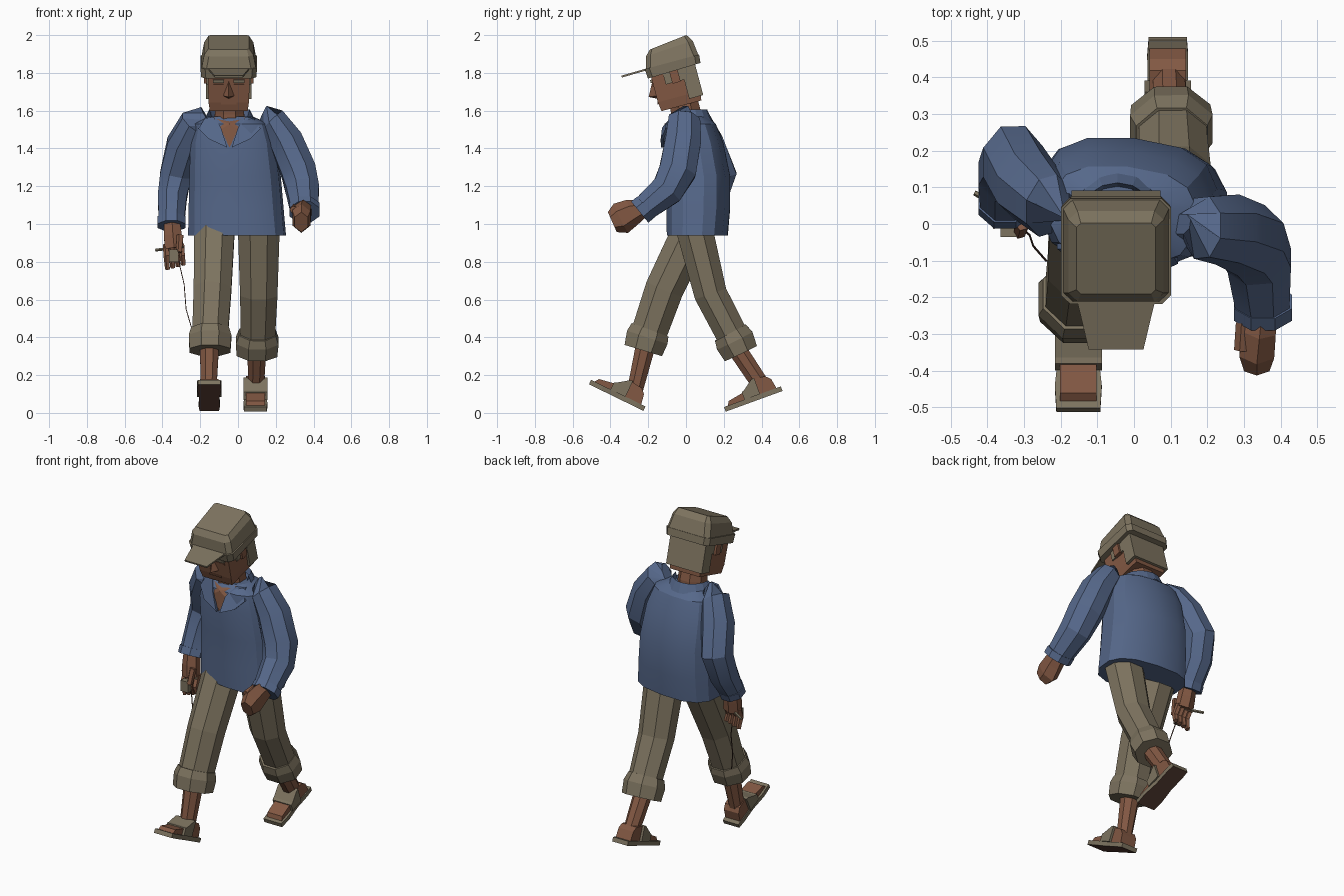
import bpy, bmesh, math
from mathutils import Vector, Matrix


def material(name, col):
    m = bpy.data.materials.new(name)
    m.diffuse_color = (*col, 1)
    return m


BLUE = material("blue_cloth", (0.092, 0.138, 0.255))
KHAKI = material("khaki_cloth", (0.205, 0.172, 0.115))
SKIN = material("brown_skin", (0.225, 0.098, 0.056))
DARK = material("dark_brown", (0.12, 0.06, 0.042))
I = Matrix.Identity(4)


def mesh(name, verts, faces, mat, M=I, smooth=0):
    bm = bmesh.new()
    vs = [bm.verts.new(M @ Vector(v)) for v in verts]
    for f in faces:
        bm.faces.new([vs[i] for i in f])
    bmesh.ops.recalc_face_normals(bm, faces=bm.faces)
    me = bpy.data.meshes.new(name)
    bm.to_mesh(me)
    bm.free()
    me.materials.append(mat)
    ob = bpy.data.objects.new(name, me)
    bpy.context.collection.objects.link(ob)
    if smooth:
        bpy.ops.object.select_all(action='DESELECT')
        ob.select_set(True)
        bpy.context.view_layer.objects.active = ob
        bpy.ops.object.shade_smooth_by_angle(angle=math.radians(smooth))
    return ob


def loft(name, rings, mat, M=I, smooth=0):
    """Skin a stack of equal rings and close both ends."""
    n, k = len(rings[0]), len(rings)
    faces = [(i * n + j, i * n + (j + 1) % n, (i + 1) * n + (j + 1) % n, (i + 1) * n + j)
             for i in range(k - 1) for j in range(n)]
    faces += [tuple(range(n)), tuple(range((k - 1) * n, k * n))]
    return mesh(name, [p for r in rings for p in r], faces, mat, M, smooth)


def tube(name, path, mat, n=8, smooth=0):
    """Path of (x, y, z, radius across, radius fore-aft)."""
    pts = [Vector(p[:3]) for p in path]
    rings = []
    for i, p in enumerate(path):
        t = (pts[min(i + 1, len(pts) - 1)] - pts[max(i - 1, 0)]).normalized()
        ref = Vector((1, 0, 0)) if abs(t.x) < 0.8 else Vector((0, 1, 0))
        a = (ref - t * ref.dot(t)).normalized()
        b = t.cross(a)
        rings.append([pts[i] + a * p[3] * math.cos(q) + b * p[4] * math.sin(q)
                      for q in [math.tau * (j + 0.5) / n for j in range(n)]])
    return loft(name, rings, mat, I, smooth)


def rect(x, y0, y1, z):
    return [(-x, y0, z), (x, y0, z), (x, y1, z), (-x, y1, z)]


def chamfer(x, y0, y1, z0, z1, c):
    """Rectangle ring with cut corners, z0 at the front edge and z1 at the back."""
    s = (z1 - z0) / (y1 - y0) * c
    return [(-x + c, y0, z0), (x - c, y0, z0), (x, y0 + c, z0 + s), (x, y1 - c, z1 - s),
            (x - c, y1, z1), (-x + c, y1, z1), (-x, y1 - c, z1 - s), (-x, y0 + c, z0 + s)]


def box(name, x0, x1, y0, y1, z0, z1, mat, M=I):
    r = lambda z: [(x0, y0, z), (x1, y0, z), (x1, y1, z), (x0, y1, z)]
    return loft(name, [r(z0), r(z1)], mat, M)


def prism(name, profile, x, mat, M):
    return loft(name, [[(s, y, z) for y, z in profile] for s in (-x, x)], mat, M)


# Shirt body, turned slightly at the waist
def body_ring(z, cx, cy, rx, ry):
    out = []
    for j in range(14):
        q = math.tau * (j + 0.5) / 14
        c, s = math.cos(q), math.sin(q)
        p = Vector((rx * math.copysign(abs(c) ** 0.75, c), ry * math.copysign(abs(s) ** 0.75, s), 0))
        out.append(Matrix.Rotation(math.radians(-6), 3, 'Z') @ p + Vector((cx, cy, z)))
    return out


shirt = loft("shirt_body", [body_ring(*r) for r in (
    (0.94, -0.005, 0.06, 0.26, 0.16), (1.08, -0.01, 0.065, 0.252, 0.168),
    (1.25, -0.015, 0.065, 0.242, 0.17), (1.43, -0.025, 0.04, 0.228, 0.158),
    (1.53, -0.03, 0.025, 0.2, 0.132), (1.57, -0.04, 0.02, 0.115, 0.09))], BLUE, smooth=22)
bpy.context.view_layer.update()


def on_shirt(x, z, lift):
    hit, p, _, _ = shirt.ray_cast(Vector((x, -2, z)), Vector((0, 1, 0)))
    return Vector((x, (p.y if hit else -0.05) - lift, z))


# Open neckline and folded collar
MID = -0.045
mesh("open_neckline", [on_shirt(MID + x, z, 0.008) for x, z in
     ((-0.09, 1.565), (-0.045, 1.5), (0, 1.405), (0.045, 1.5), (0.09, 1.565), (0, 1.53))],
     [(0, 1, 5), (1, 2, 5), (2, 3, 5), (3, 4, 5), (0, 5, 4)], SKIN)
for side, s in (("left", 1), ("right", -1)):
    flap = [(0.085, 1.567), (0.13, 1.56), (0.165, 1.505), (0.11, 1.45), (0.012, 1.405), (0.045, 1.51)]
    outer = [on_shirt(MID + s * x, z, 0.018) for x, z in flap]
    inner = [on_shirt(MID + s * x, z, 0.003) for x, z in flap]
    loft(side + "_collar_flap", [inner, outer], BLUE)
mesh("back_collar", [(MID + r * math.cos(q), 0.01 + r * 0.95 * math.sin(q), z)
     for r, z in ((0.135, 1.55), (0.108, 1.605), (0.095, 1.56))
     for q in [math.pi * j / 8 for j in range(9)]],
     [(k * 9 + j, k * 9 + j + 1, k * 9 + j + 10, k * 9 + j + 9) for k in range(2) for j in range(8)], BLUE)
tube("neck", [(MID, 0.005, 1.5, 0.088, 0.085), (MID, 0.0, 1.59, 0.084, 0.085),
              (MID, -0.02, 1.68, 0.076, 0.08)], SKIN)

# Sleeves and their cuffs
tube("left_sleeve", [(0.13, 0.0, 1.575, 0.03, 0.06), (0.185, -0.01, 1.55, 0.075, 0.09),
                     (0.255, -0.015, 1.44, 0.095, 0.102), (0.32, -0.045, 1.28, 0.1, 0.106),
                     (0.342, -0.1, 1.18, 0.094, 0.094), (0.352, -0.23, 1.075, 0.078, 0.072)],
     BLUE, smooth=22)
tube("left_sleeve_cuff", [(0.352, -0.212, 1.09, 0.086, 0.078), (0.352, -0.245, 1.063, 0.086, 0.078)], BLUE)
tube("right_sleeve", [(-0.17, 0.04, 1.57, 0.03, 0.06), (-0.235, 0.05, 1.535, 0.078, 0.092),
                      (-0.29, 0.105, 1.42, 0.094, 0.105), (-0.33, 0.17, 1.26, 0.09, 0.105),
                      (-0.348, 0.135, 1.14, 0.083, 0.09), (-0.352, 0.06, 1.01, 0.073, 0.07)],
     BLUE, smooth=22)
tube("right_sleeve_cuff", [(-0.352, 0.07, 1.03, 0.079, 0.076), (-0.352, 0.052, 0.99, 0.079, 0.076)], BLUE)

# Left hand, a loose fist
tube("left_hand", [(0.35, -0.22, 1.085, 0.045, 0.045), (0.342, -0.285, 1.062, 0.052, 0.072),
                   (0.335, -0.345, 1.03, 0.055, 0.086), (0.335, -0.39, 1.01, 0.04, 0.058)], SKIN, 6)
tube("left_thumb", [(0.30, -0.27, 1.085, 0.022, 0.022), (0.295, -0.345, 1.075, 0.022, 0.022)], SKIN, 5)
# Right hand with fingers holding a stick and a small reel of cord
tube("right_hand", [(-0.35, 0.055, 1.02, 0.048, 0.042), (-0.345, 0.04, 0.94, 0.054, 0.044),
                    (-0.338, 0.03, 0.87, 0.058, 0.04)], SKIN, 6)
for i in range(4):
    x = -0.382 + i * 0.028
    tube("right_finger_%d" % (i + 1), [(x, 0.035, 0.89, 0.016, 0.02), (x + 0.004, 0.005, 0.83, 0.016, 0.02),
                                       (x + 0.01, 0.02, 0.76 + i * 0.008, 0.014, 0.016)], SKIN, 5)
tube("right_thumb", [(-0.305, 0.0, 0.94, 0.02, 0.02), (-0.312, -0.025, 0.85, 0.017, 0.017)], SKIN, 5)
tube("held_stick", [(-0.435, 0.085, 0.862, 0.008, 0.008), (-0.29, 0.01, 0.88, 0.008, 0.008)], KHAKI, 5)
box("cord_reel", -0.365, -0.315, -0.035, 0.0, 0.8, 0.865, KHAKI)
tube("hanging_cord", [(-0.32, 0.0, 0.83, 0.003, 0.003), (-0.285, -0.03, 0.68, 0.003, 0.003),
                      (-0.275, -0.06, 0.55, 0.003, 0.003), (-0.24, -0.1, 0.43, 0.003, 0.003)], DARK, 4)

# Rolled trousers and shins
tube("trouser_seat", [(-0.01, 0.06, 1.04, 0.2, 0.11), (-0.01, 0.055, 0.945, 0.19, 0.09)], KHAKI, 10)
tube("right_trouser_leg", [(-0.125, 0.03, 0.955, 0.115, 0.115), (-0.135, -0.115, 0.655, 0.108, 0.11),
                           (-0.148, -0.2, 0.41, 0.102, 0.102)], KHAKI)
tube("right_trouser_cuff", [(-0.148, -0.19, 0.44, 0.108, 0.112), (-0.148, -0.205, 0.4, 0.122, 0.122),
                            (-0.148, -0.226, 0.33, 0.117, 0.112)], KHAKI)
tube("right_shin", [(-0.15, -0.2, 0.42, 0.06, 0.06), (-0.152, -0.22, 0.33, 0.054, 0.055),
                    (-0.155, -0.27, 0.12, 0.044, 0.045)], SKIN)
tube("left_trouser_leg", [(0.11, 0.04, 0.99, 0.12, 0.105), (0.11, 0.13, 0.63, 0.107, 0.094),
                          (0.105, 0.25, 0.4, 0.098, 0.09)], KHAKI)
tube("left_trouser_cuff", [(0.103, 0.235, 0.425, 0.105, 0.1), (0.102, 0.258, 0.382, 0.122, 0.113),
                           (0.1, 0.29, 0.315, 0.117, 0.102)], KHAKI)
tube("left_shin", [(0.103, 0.23, 0.42, 0.058, 0.055), (0.1, 0.275, 0.33, 0.053, 0.053),
                   (0.095, 0.395, 0.15, 0.046, 0.05)], SKIN)

# Bare feet in sandals, each pitched about its heel
for side, x, y, z, pitch in (("right", -0.152, -0.226, 0.011, -26), ("left", 0.092, 0.511, 0.116, 20)):
    M = Matrix.Translation((x, y, z)) @ Matrix.Rotation(math.radians(pitch), 4, 'X')
    sole = [(0.052, 0.0), (0.056, -0.05), (0.054, -0.15), (0.064, -0.25), (0.06, -0.32)]
    outline = sole + [(-a, b) for a, b in reversed(sole)]
    ob = loft(side + "_sandal_sole", [[(a, b, h) for a, b in outline] for h in (0, 0.026)], KHAKI, M)
    ob.data.materials.append(DARK)
    for f in ob.data.polygons:
        if f.normal.z < -0.7:
            f.material_index = 1
    prism(side + "_foot", [(-0.025, 0.025), (-0.035, 0.08), (-0.06, 0.105), (-0.125, 0.112), (-0.19, 0.065),
                           (-0.285, 0.048), (-0.3, 0.025)], 0.05, SKIN, M)
    prism(side + "_sandal_strap", [(-0.118, 0.025), (-0.118, 0.118), (-0.135, 0.114), (-0.19, 0.074),
                                   (-0.205, 0.068), (-0.205, 0.025)], 0.064, KHAKI, M)

# Head, bowed forward
H = Matrix.Translation((-0.049, -0.02, 1.627)) @ Matrix.Rotation(math.radians(15), 4, 'X')
loft("head", [rect(0.1, -0.114, 0.105, 0), rect(0.107, -0.12, 0.112, 0.05),
              rect(0.112, -0.12, 0.112, 0.21)], SKIN, H)
mesh("nose", [(-0.03, -0.119, 0.085), (0.03, -0.119, 0.085), (0, -0.16, 0.09), (0, -0.119, 0.165),
              (0, -0.119, 0.07)], [(0, 2, 3), (2, 1, 3), (0, 4, 2), (4, 1, 2), (0, 3, 1, 4)], SKIN, H)
box("lips", -0.04, 0.04, -0.124, -0.11, 0.04, 0.05, SKIN, H)
box("hair_back", -0.121, 0.121, 0.045, 0.122, 0.025, 0.22, KHAKI, H)
for side, s in (("left", 1), ("right", -1)):
    a, b = sorted((s * 0.028, s * 0.08))
    box(side + "_eyelid", a, b, -0.125, -0.11, 0.138, 0.15, SKIN, H)
    box(side + "_brow", a - 0.004, b + 0.004, -0.13, -0.11, 0.158, 0.175, KHAKI, H)
    a, b = sorted((s * 0.1, s * 0.119))
    box(side + "_sideburn", a, b, -0.055, 0.05, 0.13, 0.22, KHAKI, H)
    a, b = sorted((s * 0.1, s * 0.132))
    box(side + "_ear", a, b, -0.02, 0.025, 0.125, 0.19, SKIN, H)

# Cap: band, crown and brim
C = H @ Matrix.Translation((0, 0, 0.003))
loft("cap_band", [chamfer(0.146, -0.138, 0.152, 0.182, 0.19, 0.025),
                  chamfer(0.15, -0.142, 0.156, 0.235, 0.235, 0.025)], KHAKI, C)
loft("cap_crown", [chamfer(0.144, -0.136, 0.152, 0.23, 0.235, 0.025),
                   chamfer(0.13, -0.118, 0.142, 0.298, 0.315, 0.025),
                   chamfer(0.108, -0.088, 0.118, 0.328, 0.352, 0.012)], KHAKI, C)
brim = [(-0.11, -0.12), (-0.1, -0.16), (-0.075, -0.27), (0.075, -0.27), (0.1, -0.16), (0.11, -0.12)]
loft("cap_brim", [[(x, y, 0.226 + h + 0.02 * (y + 0.12)) for x, y in brim] for h in (0, 0.01)], KHAKI, C)
